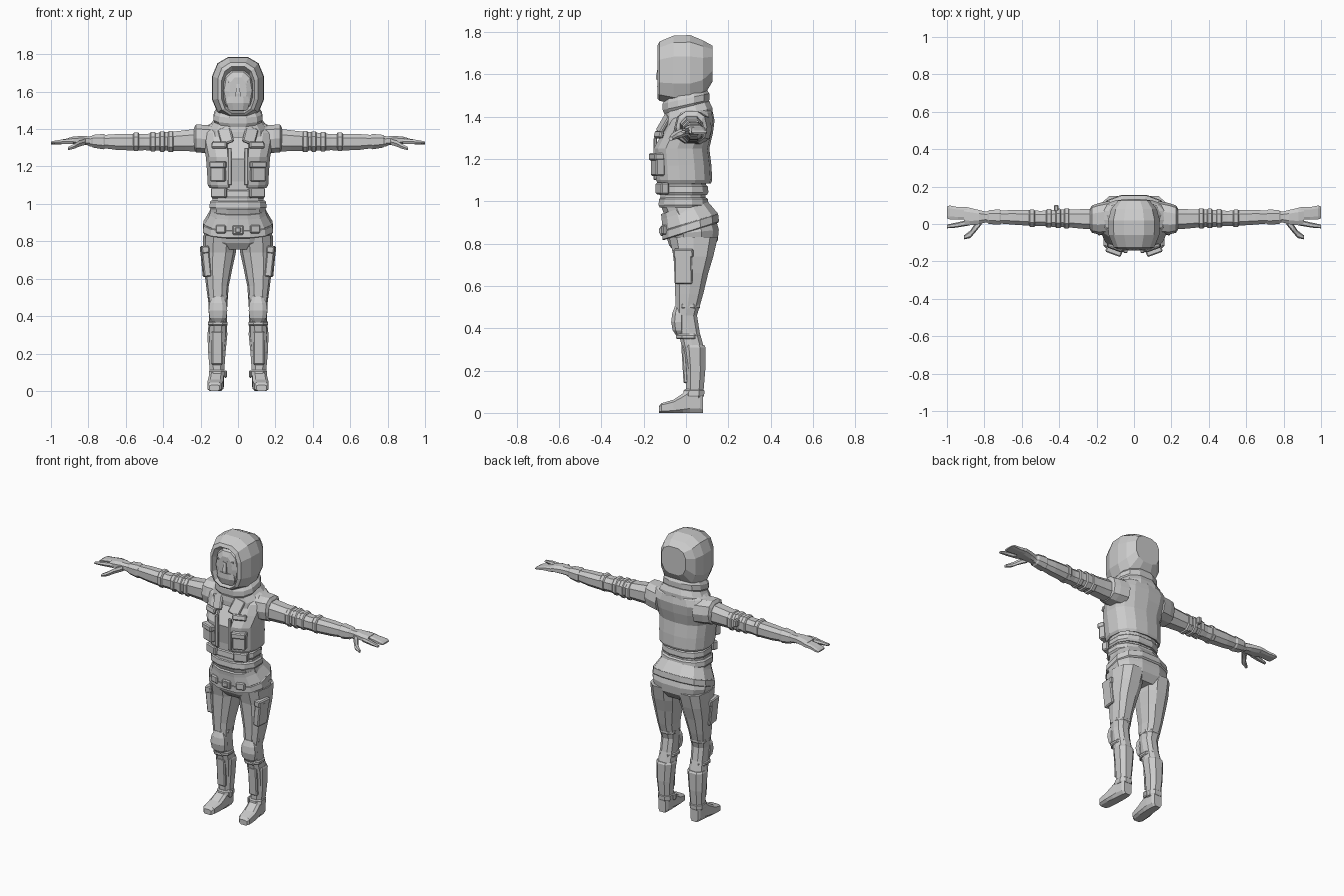
import bpy, math
from mathutils import Vector

grey = bpy.data.materials.new("plain grey")
grey.diffuse_color = (0.6, 0.6, 0.6, 1)


def make(name, verts, faces):
    me = bpy.data.meshes.new(name)
    me.from_pydata(verts, [], faces)
    me.materials.append(grey)
    ob = bpy.data.objects.new(name, me)
    bpy.context.collection.objects.link(ob)
    # consistent outward normals
    bpy.context.view_layer.objects.active = ob
    ob.select_set(True)
    bpy.ops.object.mode_set(mode='EDIT')
    bpy.ops.mesh.select_all(action='SELECT')
    bpy.ops.mesh.normals_make_consistent(inside=False)
    bpy.ops.object.mode_set(mode='OBJECT')
    ob.select_set(False)
    return ob


def loft(name, rings, axis='z', n=12, e=0.8, tilt=0, gap=0, s=1, caps=True):
    """rings: (position on axis, centre u, centre v, radius u, radius v)"""
    verts, faces = [], []
    for t, cu, cv, ru, rv in rings:
        for i in range(n):
            if gap:
                a = -math.pi / 2 + gap + (2 * math.pi - 2 * gap) * i / (n - 1)
            else:
                a = -math.pi / 2 + 2 * math.pi * (i + 0.5) / n
            c, d = math.cos(a), math.sin(a)
            k = 1 if gap else 1 / math.cos(math.pi / n) ** e
            u = cu + ru * math.copysign(abs(c) ** e, c) * k
            v = cv + rv * math.copysign(abs(d) ** e, d) * k
            p = {'x': (t, u, v), 'y': (u, t, v), 'z': (u, v, t + tilt * v)}[axis]
            verts.append((p[0] * s, p[1], p[2]))
    for r in range(len(rings) - 1):
        for i in range(n - 1 if gap else n):
            j = (i + 1) % n
            faces.append((r * n + i, r * n + j, (r + 1) * n + j, (r + 1) * n + i))
    if caps and not gap:
        faces += [tuple(range(n)), tuple(range(len(verts) - n, len(verts)))]
    return make(name, verts, faces)


def box(name, c, size, rot=(0, 0, 0), bevel=0.006, s=1):
    bpy.ops.mesh.primitive_cube_add(size=1, location=(c[0] * s, c[1], c[2]),
                                    rotation=(rot[0], rot[1] * s, rot[2] * s))
    ob = bpy.context.object
    ob.name = name
    ob.scale = size
    bpy.ops.object.transform_apply(location=False, rotation=False, scale=True)
    ob.data.materials.append(grey)
    if bevel:
        m = ob.modifiers.new("edge", 'BEVEL')
        m.width, m.segments = bevel, 1
    ob.select_set(False)
    return ob


# ---- head, hood and scarf ----
loft("hood", [(-.095, 0, 1.605, .075, .105), (-.135, 0, 1.61, .088, .125), (-.125, 0, 1.615, .108, .14),
              (-.06, 0, 1.62, .135, .162), (.02, 0, 1.62, .138, .165), (.08, 0, 1.625, .122, .135),
              (.125, 0, 1.65, .085, .085)], axis='y', n=12, e=.72)
loft("face", [(-.09, 0, 1.605, .085, .115), (-.115, 0, 1.605, .072, .1), (-.128, 0, 1.6, .045, .075)],
     axis='y', n=10)
loft("nose", [(1.575, 0, -.125, .014, .016), (1.59, 0, -.128, .013, .014), (1.64, 0, -.125, .007, .007)], n=4)
loft("face_wrap", [(1.5, 0, -.1, .05, .025), (1.54, 0, -.11, .062, .026), (1.575, 0, -.112, .055, .022)], n=8)
loft("neck", [(1.36, 0, .02, .08, .08), (1.55, 0, .0, .08, .08)], n=8)
loft("scarf_lower", [(1.38, 0, .01, .155, .115), (1.41, 0, .01, .15, .115), (1.445, 0, .005, .125, .105),
                     (1.46, 0, .0, .1, .09)], tilt=.25)
loft("scarf_upper", [(1.43, 0, .0, .115, .1), (1.455, 0, .0, .132, .11), (1.485, 0, .0, .128, .11),
                     (1.52, 0, .0, .1, .09)], tilt=.22)

# ---- torso, jacket, belt ----
loft("shirt", [(.93, 0, .01, .155, .11), (.99, 0, -.015, .142, .108), (1.05, 0, -.015, .132, .105),
               (1.12, 0, -.01, .14, .112), (1.24, 0, -.025, .155, .118), (1.34, 0, .015, .16, .1),
               (1.4, 0, .03, .12, .08)])
for nm, z0, r in (("waist_band_lower", .97, .146), ("waist_band_upper", 1.03, .138)):
    loft(nm, [(z0, 0, -.012, r, .112), (z0 + .012, 0, -.012, r + .007, .118),
              (z0 + .04, 0, -.012, r + .004, .115), (z0 + .048, 0, -.012, r - .004, .106)])
jacket = loft("jacket", [(1.085, 0, -.01, .152, .128), (1.1, 0, -.01, .162, .134), (1.17, 0, -.014, .166, .134),
                         (1.25, 0, -.022, .172, .132), (1.32, 0, .005, .188, .122), (1.38, 0, .025, .2, .11),
                         (1.42, 0, .035, .165, .092), (1.45, 0, .03, .1, .075)], n=15, gap=.24)
m = jacket.modifiers.new("cloth", 'SOLIDIFY')
m.thickness, m.offset = .014, -1
loft("hips", [(.76, 0, .035, .12, .085), (.8, 0, .035, .172, .115), (.85, 0, .03, .185, .125),
              (.9, 0, .022, .175, .12), (.95, 0, .01, .15, .11)], tilt=.1)
loft("jacket_skirt", [(.885, 0, .02, .176, .128), (.895, 0, .02, .18, .132), (.95, 0, 0, .152, .115),
                      (.975, 0, -.01, .143, .108)], tilt=.3)
loft("belt", [(.85, 0, .022, .182, .128), (.855, 0, .022, .188, .134), (.89, 0, .02, .184, .132),
              (.897, 0, .02, .176, .125)], tilt=.32)
box("buckle", (0, -.112, .86), (.06, .02, .05))
box("buckle_plate", (0, -.122, .86), (.03, .01, .026), bevel=.003)

# ---- mirrored parts ----
for s, side in ((1, "left"), (-1, "right")):
    def L(name, rings, **k):
        return loft(side + "_" + name, rings, s=s, **k)

    def B(name, c, size, **k):
        return box(side + "_" + name, c, size, s=s, **k)

    # face details
    B("brow", (.034, -.123, 1.647), (.04, .012, .009), rot=(0, -.15, 0), bevel=0)
    B("eye", (.032, -.124, 1.628), (.028, .008, .008), bevel=0)

    # jacket pockets and lapels
    B("chest_pouch", (.105, -.133, 1.17), (.08, .045, .1), rot=(0, 0, .35))
    B("chest_pouch_flap", (.105, -.139, 1.21), (.088, .05, .035), rot=(0, 0, .35))
    B("hem_pouch", (.1, -.112, 1.06), (.085, .04, .055), rot=(0, 0, .35))
    B("upper_flap", (.1, -.128, 1.315), (.085, .02, .035), rot=(-.25, 0, .35))
    B("jacket_edge", (.045, -.146, 1.2), (.022, .016, .2), bevel=.004)
    B("lapel", (.065, -.105, 1.365), (.07, .02, .1), rot=(-.45, .35, .2))
    B("belt_pouch", (.09, -.1, .865), (.055, .025, .045), rot=(0, 0, .3))

    # arm
    L("jacket_sleeve", [(.13, .035, 1.345, .085, .075), (.19, .028, 1.348, .08, .075),
                        (.225, .026, 1.35, .07, .074), (.235, .026, 1.348, .055, .06)], axis='x', n=10)
    L("arm", [(.2, .026, 1.342, .056, .062), (.28, .027, 1.338, .052, .056), (.35, .03, 1.335, .048, .051),
              (.42, .03, 1.333, .046, .048), (.5, .03, 1.33, .04, .043), (.55, .032, 1.33, .042, .045),
              (.65, .036, 1.331, .039, .042), (.72, .037, 1.333, .034, .035), (.8, .037, 1.335, .028, .026)],
      axis='x', n=8)
    for x, r in ((.36, .053), (.405, .052), (.455, .049), (.545, .047)):
        L("sleeve_band", [(x - .016, .03, 1.333, r - .006, r - .004), (x - .01, .03, 1.333, r, r + .003),
                          (x + .01, .03, 1.333, r, r + .003), (x + .016, .03, 1.333, r - .006, r - .004)],
          axis='x', n=8)
    L("glove_cuff", [(.71, .037, 1.333, .036, .037), (.72, .037, 1.333, .041, .041),
                     (.775, .037, 1.335, .037, .034), (.785, .037, 1.335, .029, .027)], axis='x', n=8)

    # hand
    L("palm", [(.78, .037, 1.335, .026, .024), (.83, .037, 1.34, .038, .024), (.88, .04, 1.34, .047, .02),
               (.91, .045, 1.336, .046, .016)], axis='x', n=8)
    L("fingers", [(.89, .057, 1.337, .033, .016), (.94, .057, 1.332, .033, .013),
                  (.985, .062, 1.326, .037, .009), (1.0, .062, 1.322, .032, .004)], axis='x', n=8, e=.6)
    L("index_finger", [(.88, .008, 1.335, .014, .014), (.95, -.006, 1.332, .012, .011),
                       (1.0, -.013, 1.328, .009, .006)], axis='x', n=6)
    L("thumb", [(.815, .015, 1.332, .016, .016), (.85, -.022, 1.322, .022, .016),
                (.875, -.055, 1.308, .018, .013), (.91, -.072, 1.295, .009, .008)], axis='x', n=6)

    # leg and boot
    L("leg", [(.09, .11, .038, .032, .034), (.2, .113, .042, .043, .042), (.3, .11, .035, .05, .052),
              (.38, .108, .015, .046, .05), (.46, .107, .002, .048, .05), (.56, .11, .015, .058, .066),
              (.66, .106, .025, .074, .08), (.74, .1, .035, .085, .094), (.83, .094, .035, .09, .115)], n=10)
    L("boot_shaft", [(.07, .112, .04, .036, .04), (.2, .113, .045, .046, .046), (.31, .11, .04, .054, .052),
                     (.32, .11, .038, .05, .048)], n=8)
    L("boot", [(-.128, .126, .016, .026, .016), (-.115, .125, .023, .038, .023), (-.06, .121, .031, .042, .031),
               (-.015, .117, .046, .04, .046), (.02, .114, .06, .038, .06), (.065, .113, .055, .034, .055),
               (.08, .113, .045, .026, .045)], axis='y', n=8, e=.5)
    L("ankle_strap", [(.075, .112, .036, .04, .046), (.083, .112, .036, .044, .05),
                      (.105, .112, .038, .043, .049), (.112, .112, .038, .036, .042)], n=8)
    B("ankle_buckle", (.066, .02, .09), (.016, .03, .04))

    # shin and knee guards
    B("shin_guard", (.112, -.006, .23), (.058, .022, .18), rot=(.06, 0, 0))
    L("knee_pad", [(.365, .107, -.03, .026, .016), (.39, .107, -.035, .044, .028), (.43, .107, -.038, .05, .032),
                   (.47, .107, -.035, .045, .03), (.505, .107, -.032, .028, .02)], n=8)
    for z in (.36, .505):
        L("knee_strap", [(z - .012, .108, .01, .048, .052), (z - .006, .108, .01, .053, .057),
                         (z + .006, .108, .01, .053, .057), (z + .012, .108, .01, .048, .052)], n=8)

    # thigh pocket
    B("thigh_pocket", (.172, -.012, .685), (.04, .085, .15), rot=(0, .1, -.1))
    B("thigh_pocket_flap", (.178, -.012, .755), (.042, .095, .04), rot=(0, .1, -.1))

# small radio on one sleeve
box("sleeve_radio", (-.415, .085, 1.35), (.025, .035, .045))
